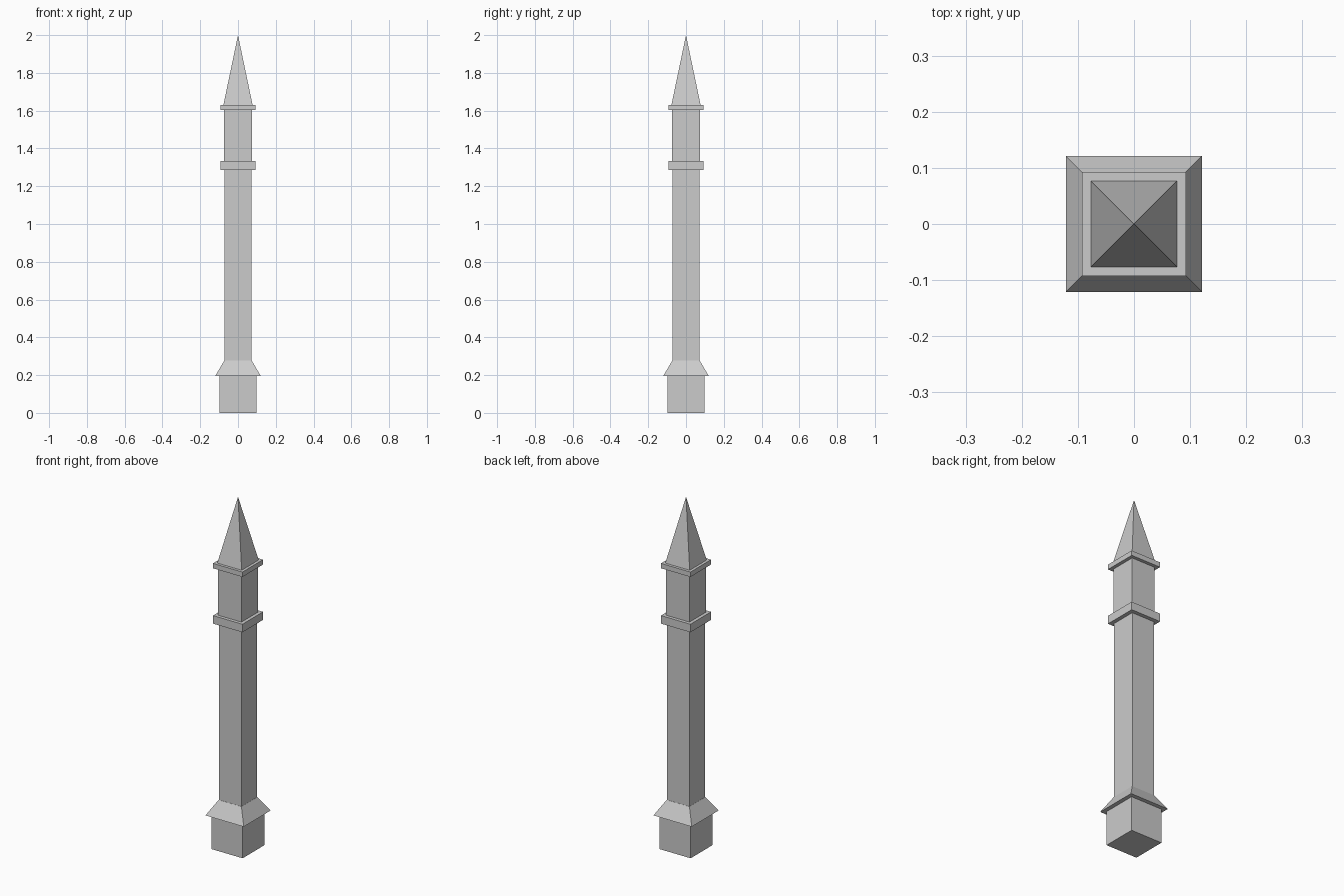
import bpy
import bmesh

if "Cube" in bpy.data.objects:
    bpy.data.objects.remove(bpy.data.objects["Cube"])


def square_part(name, z0, z1, half0, half1):
    """Square block from z0 to z1, tapering from half-width half0 to half1."""
    bm = bmesh.new()
    rings = []
    for z, h in ((z0, half0), (z1, half1)):
        corners = [(-h, -h), (h, -h), (h, h), (-h, h)] if h else [(0, 0)]
        rings.append([bm.verts.new((x, y, z)) for x, y in corners])
    low, high = rings
    bm.faces.new(low[::-1])
    if len(high) == 4:
        bm.faces.new(high)
    for i in range(4):
        j = (i + 1) % 4
        top = [high[j], high[i]] if len(high) == 4 else high
        bm.faces.new([low[i], low[j]] + top)
    bmesh.ops.recalc_face_normals(bm, faces=bm.faces)
    mesh = bpy.data.meshes.new(name)
    bm.to_mesh(mesh)
    bm.free()
    obj = bpy.data.objects.new(name, mesh)
    bpy.context.collection.objects.link(obj)
    return obj


# Plinth and the sloped skirt above it
square_part("plinth", 0.0, 0.195, 0.098, 0.098)
square_part("sloped_skirt", 0.195, 0.278, 0.121, 0.072)

# Long lower shaft and its collar
square_part("lower_shaft", 0.278, 1.287, 0.071, 0.071)
square_part("middle_collar", 1.287, 1.333, 0.093, 0.093)

# Short upper shaft and its thinner collar
square_part("upper_shaft", 1.333, 1.603, 0.074, 0.074)
square_part("upper_collar", 1.603, 1.631, 0.093, 0.093)

# Pointed spire
square_part("spire", 1.631, 2.0, 0.077, 0.0)
